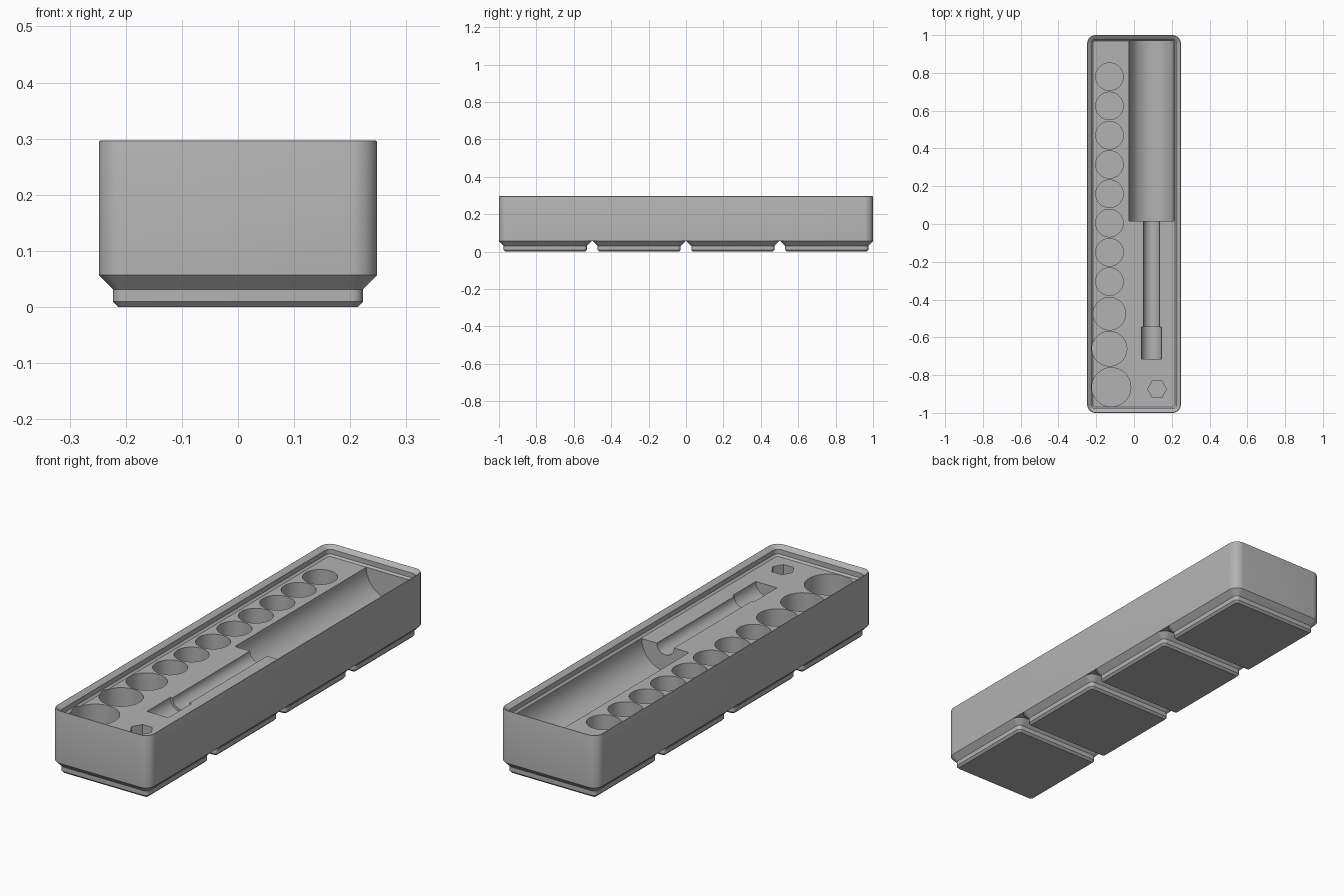
import bpy, bmesh, math
from mathutils import Matrix

cube = bpy.data.objects.get("Cube")
if cube:
    bpy.data.objects.remove(cube)

grey = bpy.data.materials.new("mid_grey")
grey.use_nodes = True
grey.diffuse_color = (0.45, 0.45, 0.45, 1)
grey.node_tree.nodes["Principled BSDF"].inputs["Base Color"].default_value = grey.diffuse_color

HALF_X, HALF_Y, PITCH = 0.248, 1.0, 0.5015
RADIUS = 0.045          # outer corner radius
BASE, DECK, TOP = 0.057, 0.251, 0.297


def finish(bm, name):
    bmesh.ops.recalc_face_normals(bm, faces=bm.faces)
    mesh = bpy.data.meshes.new(name)
    bm.to_mesh(mesh)
    bm.free()
    obj = bpy.data.objects.new(name, mesh)
    bpy.context.collection.objects.link(obj)
    mesh.materials.append(grey)
    return obj


def skin(bm, rings):
    """Join equal rings of points with quads and cap both ends."""
    rows = [[bm.verts.new(p) for p in ring] for ring in rings]
    n = len(rows[0])
    for a, b in zip(rows, rows[1:]):
        for i in range(n):
            j = (i + 1) % n
            bm.faces.new((a[i], a[j], b[j], b[i]))
    bm.faces.new(rows[0])
    bm.faces.new(rows[-1])


def rounded_ring(hx, hy, inset, z, cy=0.0, steps=10):
    r = max(RADIUS - inset, 0.006)
    points = []
    for q, (sx, sy) in enumerate(((1, 1), (-1, 1), (-1, -1), (1, -1))):
        for k in range(steps + 1):
            a = math.pi / 2 * (q + k / steps)
            points.append((sx * (hx - inset - r) + r * math.cos(a),
                           cy + sy * (hy - inset - r) + r * math.sin(a), z))
    return points


def loft(name, hx, hy, profile, cy=0.0):
    bm = bmesh.new()
    skin(bm, [rounded_ring(hx, hy, inset, z, cy) for inset, z in profile])
    return finish(bm, name)


def cut(target, cutter):
    mod = target.modifiers.new("cut", "BOOLEAN")
    mod.operation, mod.solver, mod.object = "DIFFERENCE", "EXACT", cutter
    bpy.context.view_layer.objects.active = target
    bpy.ops.object.modifier_apply(modifier=mod.name)
    bpy.data.objects.remove(cutter)


def smooth(obj):
    bpy.ops.object.select_all(action="DESELECT")
    obj.select_set(True)
    bpy.context.view_layer.objects.active = obj
    bpy.ops.object.shade_smooth_by_angle(angle=math.radians(30))


def well(name, x, y, r, floor, sides):
    bm = bmesh.new()
    skin(bm, [[(x + r * math.cos(math.tau * i / sides),
                y + r * math.sin(math.tau * i / sides), z)
               for i in range(sides)] for z in (floor, TOP + 0.05)])
    return finish(bm, name)


# Tray body with its stepped stacking lip
body = loft("tray_body", HALF_X, HALF_Y,
            [(0, BASE), (0, TOP - 0.004), (0.001, TOP - 0.001), (0.003, TOP),
             (0.005, TOP - 0.001), (0.0227, 0.281), (0.0227, 0.259), (0.031, DECK)])

# Row of round bit wells, the last three growing larger
wells = [(-0.13, 0.78 - 0.155 * i, 0.073) for i in range(8)]
wells += [(-0.13, -0.475, 0.086), (-0.13, -0.66, 0.092), (-0.12, -0.864, 0.103)]
for x, y, r in wells:
    cut(body, well("well_cutter", x, y, r, 0.08, 48))

# Hexagonal bit well
cut(body, well("hex_cutter", 0.122, -0.874, 0.05, 0.08, 6))

# Driver cradle: handle, shaft and tip turned about one axis at deck height
bm = bmesh.new()
turned = [(0.968, 0.12), (0.017, 0.12), (0.017, 0.043), (-0.545, 0.043),
          (-0.545, 0.054), (-0.714, 0.054)]
SIDES = 64
skin(bm, [[(0.0925 + r * math.cos(math.tau * (i + 0.5) / SIDES), y,
            DECK + r * math.sin(math.tau * (i + 0.5) / SIDES))
           for i in range(SIDES)] for y, r in turned])
cut(body, finish(bm, "driver_cutter"))
smooth(body)

# Four stepped feet under the body
for i in range(4):
    foot = loft("foot_%d" % (i + 1), HALF_X, HALF_X,
                [(0.035, 0), (0.0255, 0.0096), (0.0255, 0.031), (0, BASE)],
                cy=(i - 1.5) * PITCH)
    smooth(foot)
